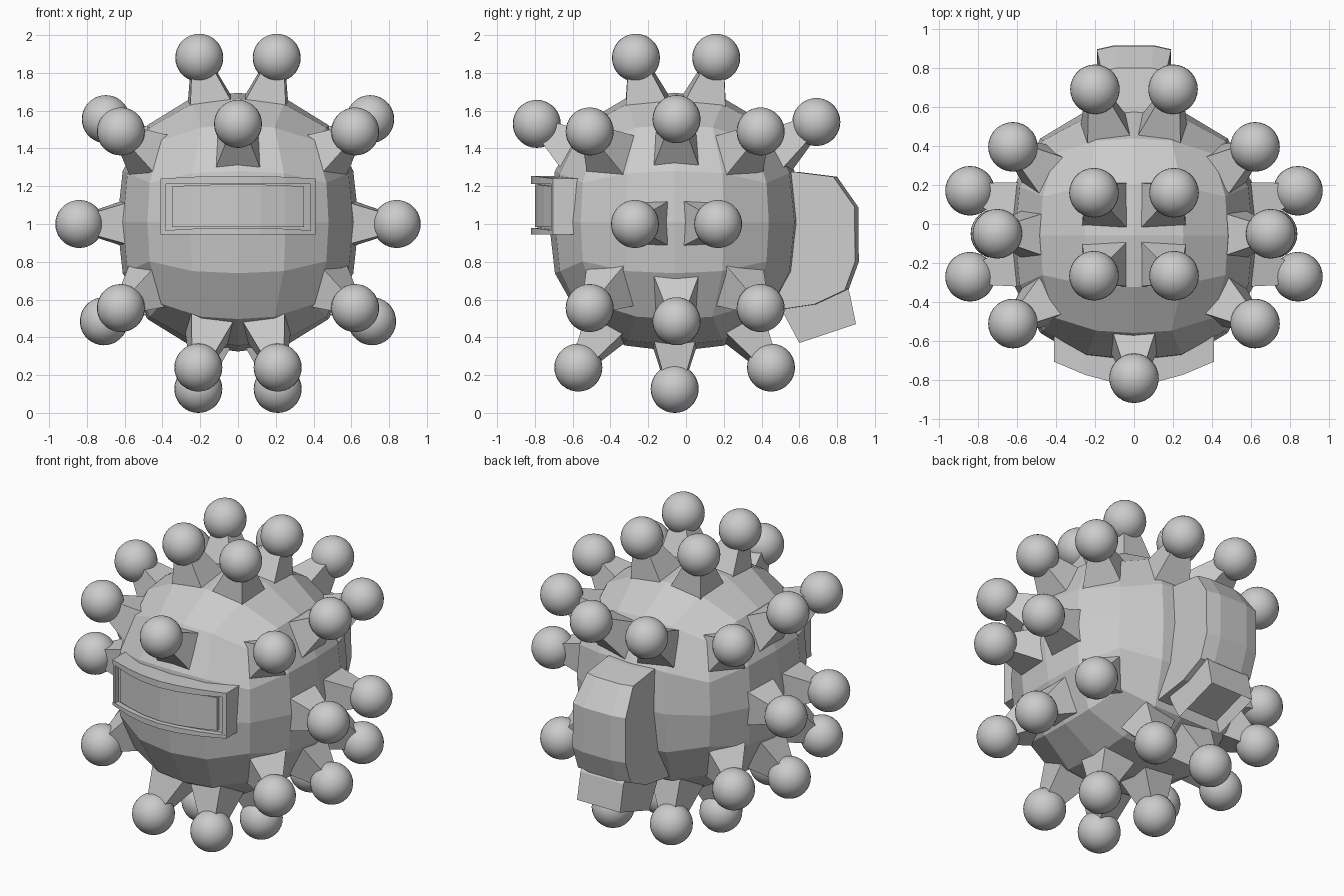
import bpy, bmesh, math
from mathutils import Vector

if "Cube" in bpy.data.objects:
    bpy.data.objects.remove(bpy.data.objects["Cube"])

CENTRE = Vector((0, -0.06, 1.01))
RADII = Vector((0.64, 0.665, 0.685))
P = 2.4                                   # roundness of the boxy sphere


def make(name, bm):
    bmesh.ops.recalc_face_normals(bm, faces=bm.faces[:])
    me = bpy.data.meshes.new(name)
    bm.to_mesh(me)
    bm.free()
    ob = bpy.data.objects.new(name, me)
    bpy.context.collection.objects.link(ob)
    return ob


def loft(name, rings):
    """Skin a list of equal-length closed rings and cap both ends."""
    bm = bmesh.new()
    vs = [[bm.verts.new(p) for p in r] for r in rings]
    n = len(vs[0])
    for a, b in zip(vs, vs[1:]):
        for i in range(n):
            j = (i + 1) % n
            bm.faces.new((a[i], a[j], b[j], b[i]))
    bm.faces.new(vs[0])
    bm.faces.new(vs[-1])
    return make(name, bm)


def surface_scale(d):
    return sum(abs(d[i] / RADII[i]) ** P for i in range(3)) ** (-1 / P)


# Faceted body: 4 x 4 cells per cube side, pushed out to a boxy sphere
bm = bmesh.new()
bmesh.ops.create_cube(bm, size=2)
bmesh.ops.subdivide_edges(bm, edges=bm.edges[:], cuts=3, use_grid_fill=True)
for v in bm.verts:
    d = Vector([math.tan(c * math.pi / 4) * r for c, r in zip(v.co, RADII)])
    v.co = CENTRE + d * surface_scale(d)
make("body", bm)

# Knobs: x is mirrored when non-zero
knobs = [
    (0.205, 0.16, 1.88), (0.205, -0.265, 1.88),                      # top
    (0.84, 0.17, 1.00), (0.84, -0.27, 1.00),                         # sides
    (0, -0.79, 1.53), (0.20, 0.69, 1.54),                            # upper front, back
    (0.62, 0.395, 1.49), (0.62, -0.51, 1.49), (0.70, -0.05, 1.555),  # upper sides
    (0.62, 0.395, 0.555), (0.62, -0.51, 0.555), (0.71, -0.05, 0.485),  # lower sides
    (0.21, -0.57, 0.24), (0.21, 0.45, 0.24), (0.21, -0.06, 0.127),   # bottom
]


def knob(p):
    off = p - CENTRE
    d = off.normalized()
    ref = Vector((0, 1, 0)) if abs(d.z) > 0.78 else Vector((0, 0, 1))
    u = d.cross(ref).normalized()
    w = u.cross(d)

    def square(dist, h):
        return [CENTRE + d * dist + u * a * h + w * b * h
                for a, b in ((-1, -1), (1, -1), (1, 1), (-1, 1))]

    s = surface_scale(d)
    loft("stalk", [square(s * 0.92, 0.12), square(off.length - 0.06, 0.058)])
    b = bmesh.new()
    bmesh.ops.create_uvsphere(b, u_segments=28, v_segments=18, radius=0.127)
    for f in b.faces:
        f.smooth = True
    make("ball", b).location = p


for x, y, z in knobs:
    for sx in ((1, -1) if x else (1,)):
        knob(Vector((x * sx, y, z)))


# Curved window on the front: slabs following a shallow arc
def slab(name, x0, x1, z0, z1, inset):
    xs = [x0] + [x for x in (-0.25, -0.12, 0, 0.12, 0.25) if x0 < x < x1] + [x1]
    rings = []
    for x in xs:
        y = -0.82 + 0.115 * abs(x / 0.41) ** 1.8 + inset
        rise = 0.015 * (1 - (x / 0.41) ** 2)
        rings.append([(x, y, z0), (x, y, z1 + rise), (x, -0.57, z1 + rise), (x, -0.57, z0)])
    return loft(name, rings)


slab("window_frame_top", -0.41, 0.41, 1.212, 1.24, 0)
slab("window_frame_bottom", -0.41, 0.41, 0.945, 0.965, 0)
slab("window_frame_left", -0.41, -0.385, 0.95, 1.235, 0.002)
slab("window_frame_right", 0.385, 0.41, 0.95, 1.235, 0.002)
slab("window_recess", -0.40, 0.40, 0.955, 1.225, 0.035)
slab("window_pane", -0.35, 0.35, 0.985, 1.195, 0.02)

# Back pack: side profile lofted across x, slightly crowned
pack = [(0.45, 1.28), (0.60, 1.275), (0.80, 1.25), (0.912, 1.09),
        (0.915, 0.80), (0.86, 0.65), (0.70, 0.575), (0.45, 0.54)]
rings = []
for x, dy in ((-0.19, -0.02), (-0.10, 0), (0.10, 0), (0.19, -0.02)):
    rings.append([(x * (0.87 if z > 1.2 else 1), y + dy * (y > 0.5), z) for y, z in pack])
loft("back_pack", rings)

# Pouch under the pack with a hollow in its underside
pouch = [(0.50, 0.60), (0.84, 0.68), (0.865, 0.64), (0.90, 0.47), (0.60, 0.37), (0.52, 0.52)]
ob = loft("pack_pouch", [[(x, y, z) for y, z in pouch] for x in (-0.155, 0.155)])
bm = bmesh.new()
bm.from_mesh(ob.data)
under = [f for f in bm.faces if (f.calc_center_median() - Vector((0, 0.75, 0.42))).length < 0.02]
bmesh.ops.inset_region(bm, faces=under, thickness=0.035)
bmesh.ops.translate(bm, verts=list({v for f in under for v in f.verts}), vec=(0, -0.02, 0.07))
bm.to_mesh(ob.data)
bm.free()
